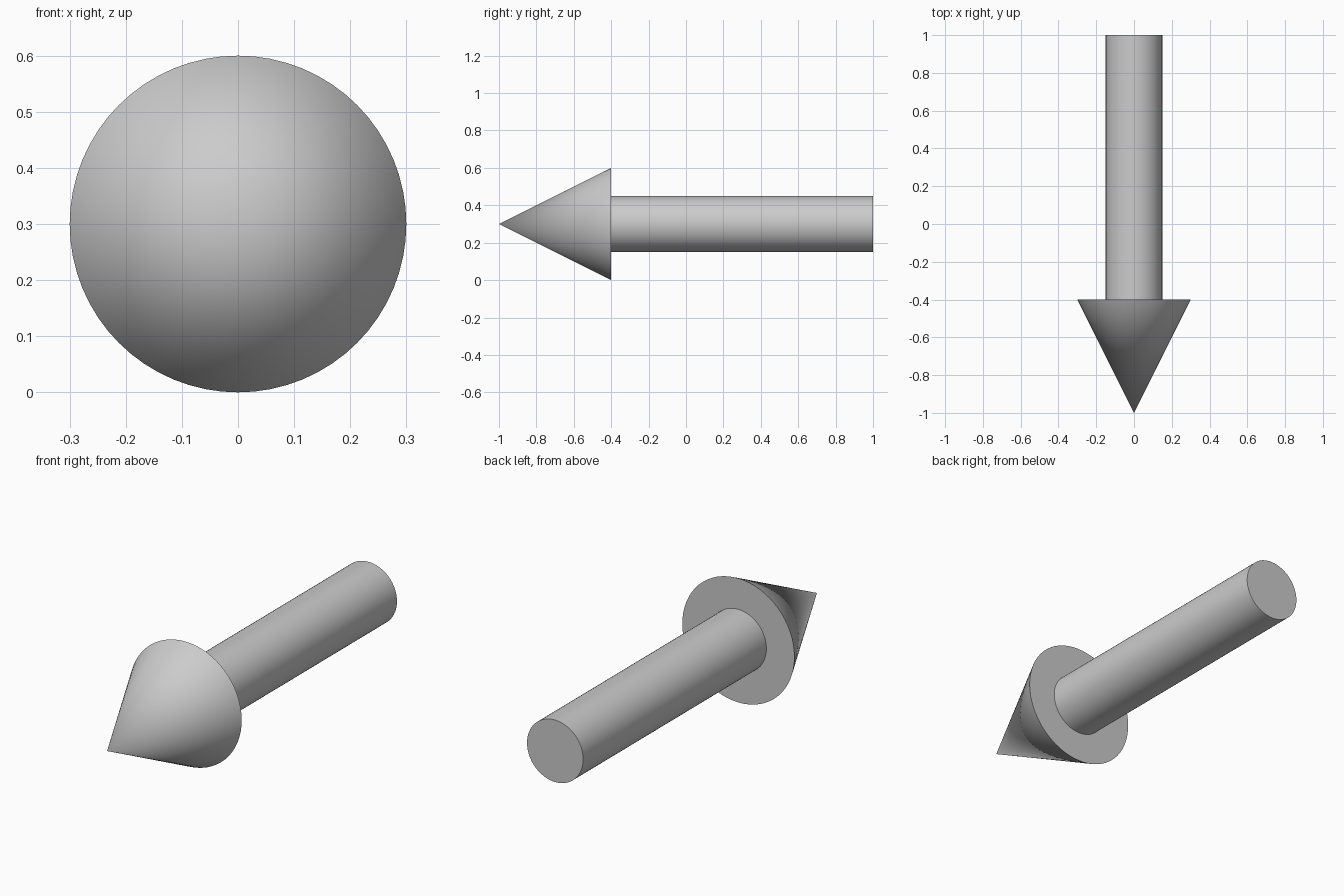
import bpy
import math

if "Cube" in bpy.data.objects:
    bpy.data.objects.remove(bpy.data.objects["Cube"])

SIDES = 64
AXIS_Z = 0.3


def round_part(name, y_front, y_back, r_front, r_back):
    """Solid of circular section running along y, smooth with sharp rims."""
    bpy.ops.mesh.primitive_cone_add(
        vertices=SIDES, radius1=r_back, radius2=r_front,
        depth=y_back - y_front,
        location=(0, (y_front + y_back) / 2, AXIS_Z),
        rotation=(math.pi / 2, 0, 0))
    obj = bpy.context.object
    obj.name = name
    bpy.ops.object.transform_apply(location=False, rotation=True, scale=True)
    bpy.ops.object.shade_smooth_by_angle(angle=math.radians(40))
    return obj


# Pointed head facing the front
round_part("arrow_head", -1.0, -0.4, 0.0, 0.3)

# Straight shaft behind the head
round_part("arrow_shaft", -0.4, 1.0, 0.15, 0.15)
